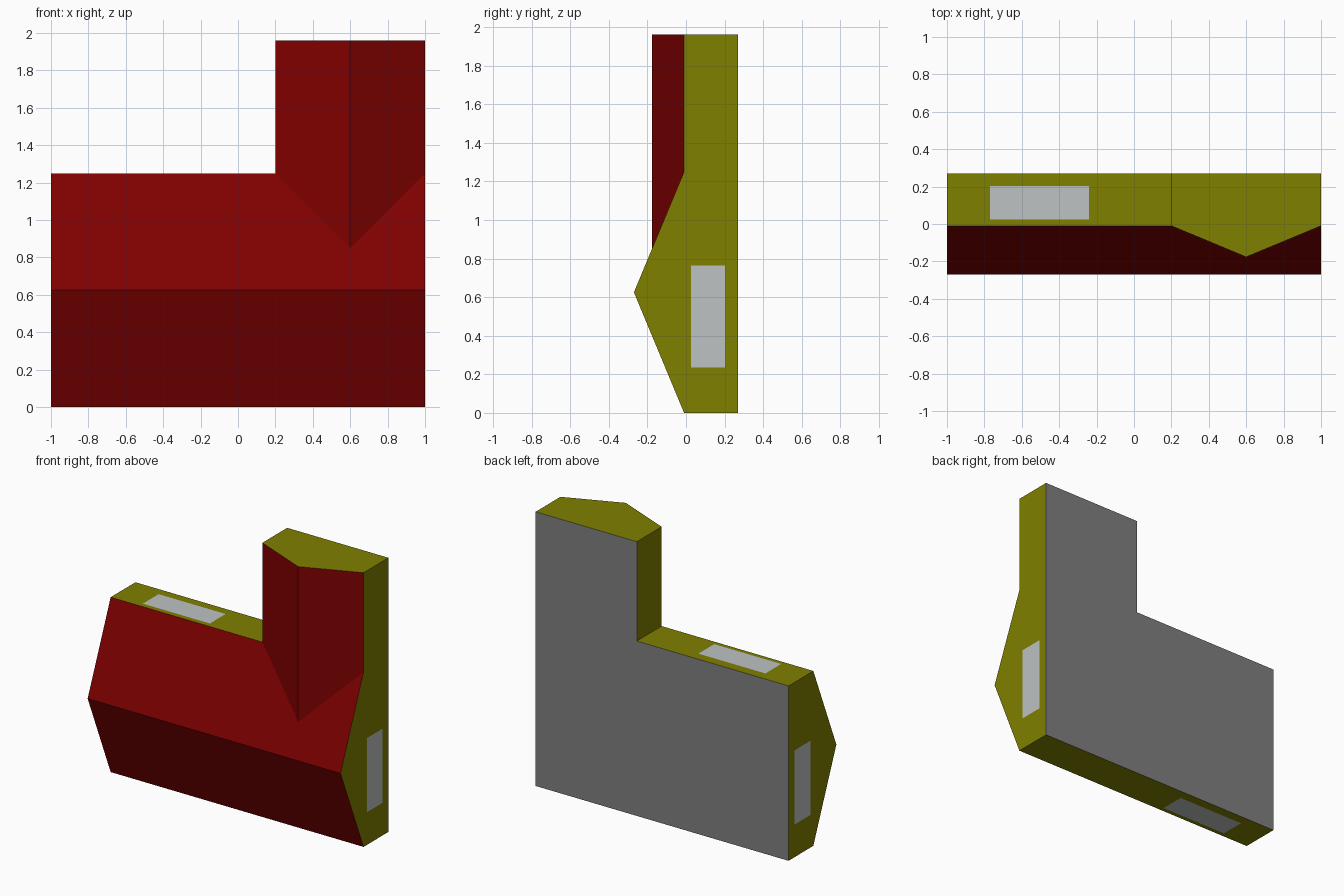
import bpy

if "Cube" in bpy.data.objects:
    bpy.data.objects.remove(bpy.data.objects["Cube"])

BACK, EAVE, RIDGE = 0.27, -0.01, -0.27
MID, LOW, TALL = 0.625, 1.25, 1.96
WING = EAVE + (RIDGE - EAVE) * 0.4 / MID   # wing ridge has the same pitch


def material(name, r, g, b):
    m = bpy.data.materials.new(name)
    m.diffuse_color = (r, g, b, 1)
    m.use_nodes = True
    m.node_tree.nodes["Principled BSDF"].inputs["Base Color"].default_value = m.diffuse_color
    return m


def make(name, faces, mat):
    """Object from polygons given as point lists, sharing equal points."""
    verts = list(dict.fromkeys(p for f in faces for p in f))
    mesh = bpy.data.meshes.new(name)
    mesh.from_pydata(verts, [], [[verts.index(p) for p in f] for f in faces])
    mesh.materials.append(mat)
    obj = bpy.data.objects.new(name, mesh)
    bpy.context.collection.objects.link(obj)
    return obj


def back(p):
    return (p[0], BACK, p[2])


red = material("roof_red", 0.214, 0, 0)
olive = material("wall_olive", 0.214, 0.214, 0)
grey = material("floor_grey", 0.214, 0.214, 0.214)
silver = material("window_silver", 0.51, 0.54, 0.54)

# Roof corner points: eaves, main ridge and wing ridge
P = {
    "A": (-1, EAVE, 0), "B": (1, EAVE, 0),
    "C": (1, RIDGE, MID), "D": (-1, RIDGE, MID),
    "E": (1, EAVE, LOW), "F": (1, EAVE, TALL),
    "G": (0.6, WING, TALL), "H": (0.2, EAVE, TALL),
    "I": (0.2, EAVE, LOW), "J": (-1, EAVE, LOW),
    "K": (0.6, WING, LOW - 0.4),
}


def pts(names):
    return [P[n] for n in names]


# Two crossing gable roofs
make("roof", [pts(f) for f in ("ABCD", "DCEKIJ", "IKGH", "KEFG")], red)

# Walls run from each roof edge chain to the back plane
walls = []
for chain in ("AB", "BCEF", "FGH", "HI", "IJ", "JDA"):
    c = pts(chain)
    walls.append([back(c[0]), back(c[-1])] + c[::-1])
make("walls", walls, olive)

# L-shaped floor closing the back
make("floor", [[back(p) for p in reversed(pts("ABFHIJ"))]], grey)

# Windows lie just proud of the walls
Y0, Y1, GAP = 0.025, 0.203, 0.002
for name, x, s in (("right_window", 1 + GAP, 1), ("left_window", -1 - GAP, -1)):
    quad = [(x, Y0, 0.235), (x, Y1, 0.235), (x, Y1, 0.765), (x, Y0, 0.765)]
    make(name, [quad[::s]], silver)
for name, z, s in (("upper_window", LOW + GAP, 1), ("lower_window", -GAP, -1)):
    quad = [(-0.77, Y0, z), (-0.24, Y0, z), (-0.24, Y1, z), (-0.77, Y1, z)]
    make(name, [quad[::s]], silver)
